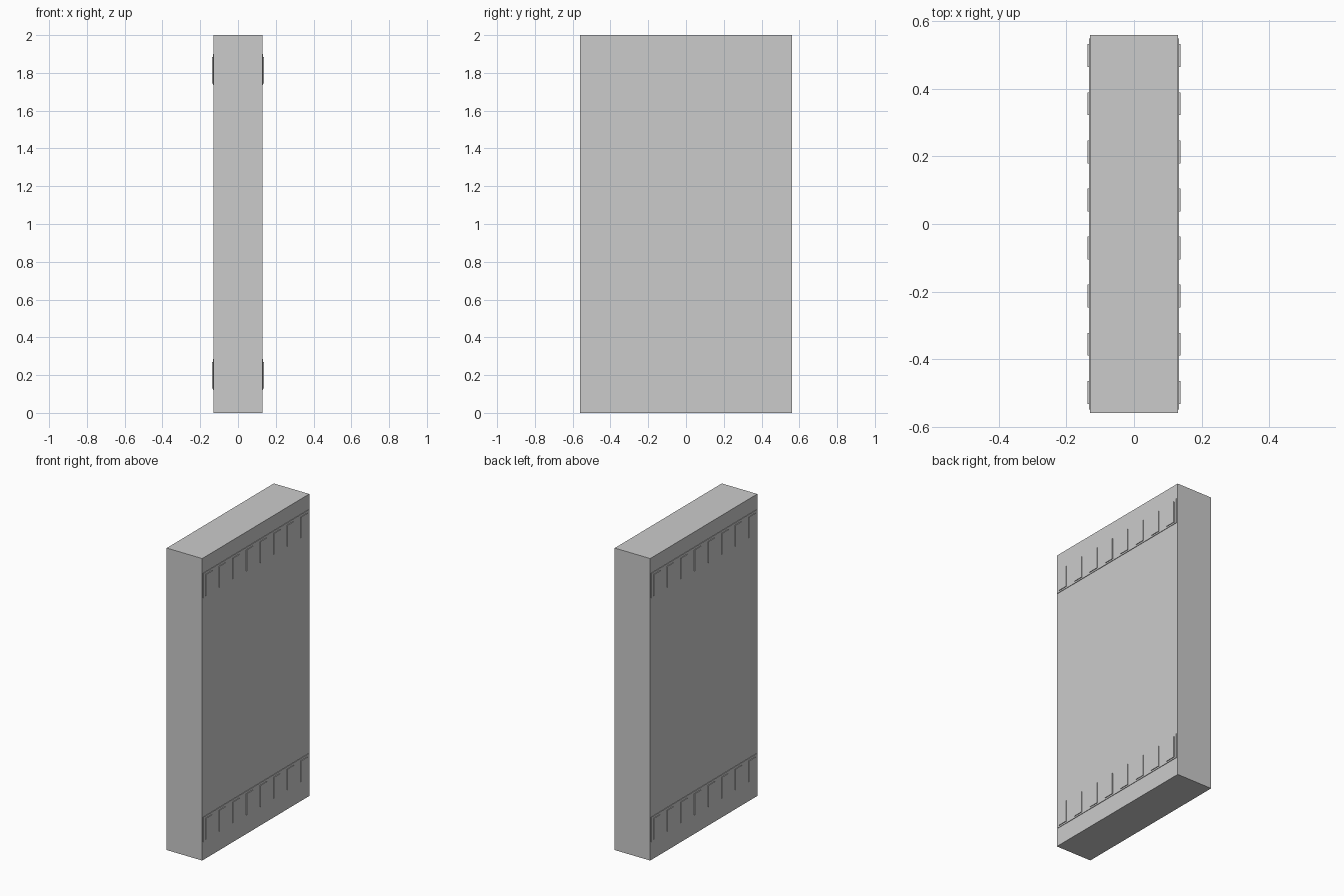
import bpy

if "Cube" in bpy.data.objects:
    bpy.data.objects.remove(bpy.data.objects["Cube"])


def box(name, x, y, z):
    """Box from (min, max) ranges on each axis."""
    bpy.ops.mesh.primitive_cube_add(
        size=1, location=[(a + b) / 2 for a, b in (x, y, z)])
    ob = bpy.context.object
    ob.name = name
    ob.scale = [b - a for a, b in (x, y, z)]
    bpy.ops.object.transform_apply(location=True, rotation=False, scale=True)
    return ob


def mirror_x(ob):
    ob.modifiers.new("both_faces", 'MIRROR').use_axis[0] = True
    return ob


# Main wall slab
box("wall_slab", (-0.13, 0.13), (-0.56, 0.56), (0, 2))

# Two trim bands on each broad face, each with a row of raised tiles
for label, z0 in (("lower", 0.12), ("upper", 1.735)):
    band = box(label + "_band", (0.125, 0.1335), (-0.55, 0.55), (z0, z0 + 0.165))
    # origin is reset to the world centre by transform_apply
    mirror_x(band)
    for i in range(8):
        yc = (i - 3.5) * 0.1425
        mirror_x(box(f"{label}_tile_{i + 1}", (0.13, 0.138),
                     (yc - 0.034, yc + 0.034), (z0 + 0.01, z0 + 0.15)))
